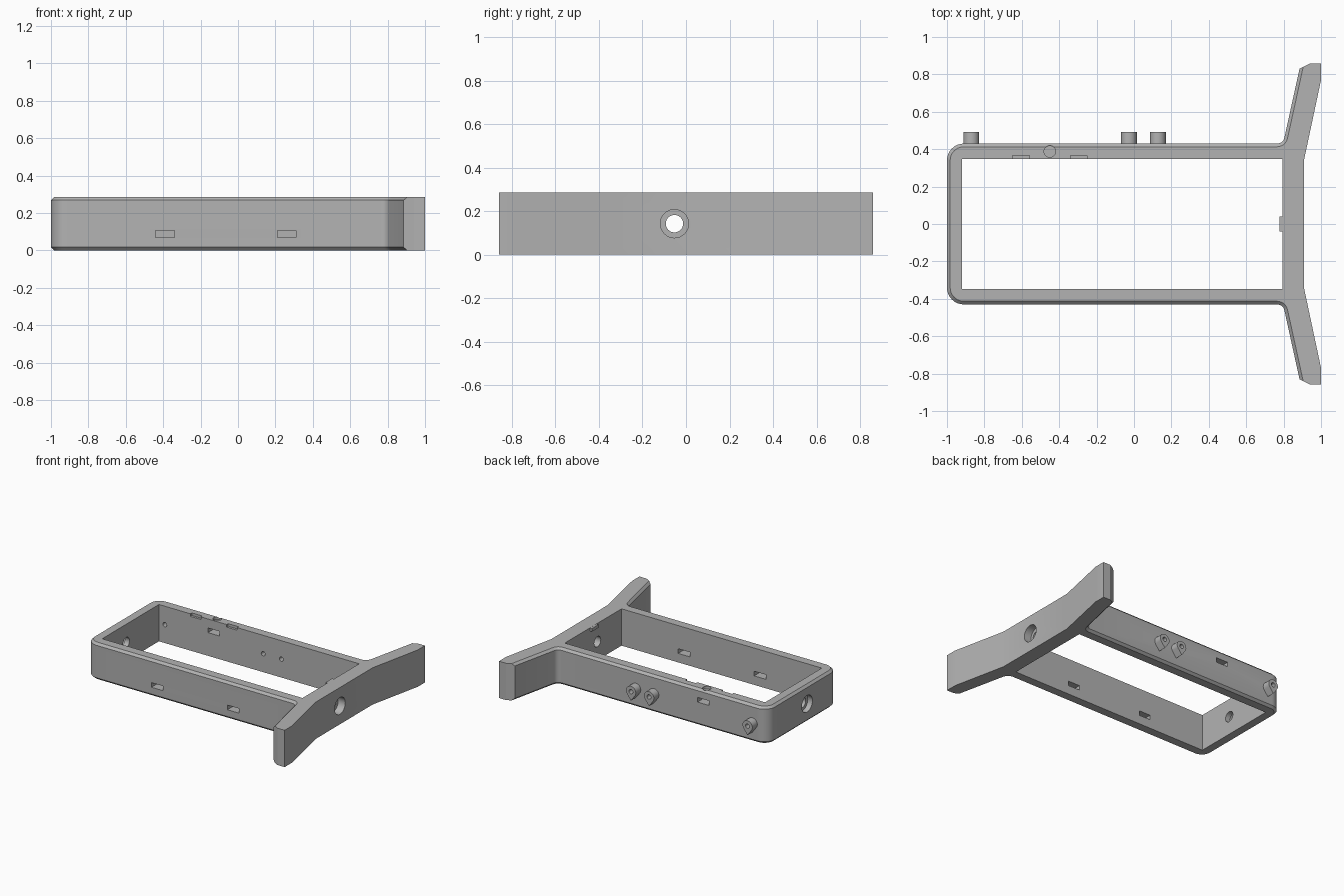
import bpy, bmesh, math
from mathutils import Matrix, Vector

old = bpy.data.objects.get("Cube")
if old:
    bpy.data.objects.remove(old, do_unlink=True)

H = 0.285      # frame height
MID = H / 2
INNER = 0.347  # half depth of the opening
OUTER = 0.43   # half depth of the body

grey = bpy.data.materials.new("plain grey")
grey.use_nodes = True
grey.diffuse_color = (0.45, 0.45, 0.45, 1)
grey.node_tree.nodes["Principled BSDF"].inputs["Base Color"].default_value = (0.45, 0.45, 0.45, 1)


def finish(name, bm, cutter=False):
    bmesh.ops.recalc_face_normals(bm, faces=bm.faces[:])
    mesh = bpy.data.meshes.new(name)
    bm.to_mesh(mesh)
    bm.free()
    mesh.materials.append(grey)
    obj = bpy.data.objects.new(name, mesh)
    bpy.context.collection.objects.link(obj)
    obj.hide_render = cutter
    return obj


def prism(points, vector):
    """Closed profile of 3D points, extruded along a vector."""
    bm = bmesh.new()
    face = bm.faces.new([bm.verts.new(p) for p in points])
    top = bmesh.ops.extrude_face_region(bm, geom=[face])
    verts = [v for v in top["geom"] if isinstance(v, bmesh.types.BMVert)]
    bmesh.ops.translate(bm, verts=verts, vec=vector)
    return bm


def arc(cx, cy, r, start, end, steps=8):
    angles = [math.radians(start + (end - start) * i / steps) for i in range(steps + 1)]
    return [(cx + r * math.cos(a), cy + r * math.sin(a)) for a in angles]


def box(name, x, y, z, cutter=False):
    bm = bmesh.new()
    bmesh.ops.create_cube(bm, size=1)
    for v in bm.verts:
        for i, (lo, hi) in enumerate((x, y, z)):
            v.co[i] = hi if v.co[i] > 0 else lo
    return finish(name, bm, cutter)


def rod(name, start, end, r):
    """Cylinder cutter between two points."""
    a, b = Vector(start), Vector(end)
    turn = (b - a).to_track_quat("Z", "Y").to_matrix().to_4x4()
    bm = bmesh.new()
    bmesh.ops.create_cone(bm, cap_ends=True, segments=32, radius1=r, radius2=r,
                          depth=(b - a).length, matrix=Matrix.Translation((a + b) / 2) @ turn)
    return finish(name, bm, True)


def cut(obj, cutters):
    bpy.context.view_layer.objects.active = obj
    for c in cutters:
        mod = obj.modifiers.new("cut", "BOOLEAN")
        mod.operation = "DIFFERENCE"
        mod.solver = "EXACT"
        mod.object = c
        bpy.ops.object.modifier_apply(modifier=mod.name)


def smooth(obj):
    bpy.ops.object.select_all(action="DESELECT")
    obj.select_set(True)
    bpy.context.view_layer.objects.active = obj
    bpy.ops.object.shade_smooth_by_angle(angle=math.radians(25))


# Frame outline: rear half, then mirrored to the front
half = arc(-0.91, OUTER - 0.09, 0.09, 180, 90)
half += arc(0.765, OUTER + 0.04, 0.04, -90, -13, 6)
half += [(0.885, 0.83), (0.94, 0.858), (1, 0.858), (1, 0.77), (0.91, INNER)]
outline = half + [(x, -y) for x, y in reversed(half)]
bm = prism([(x, y, 0) for x, y in outline], (0, 0, H))


def on_body(v):
    return v.co.x < 0.89 and abs(v.co.y) < 0.84


# Chamfer the outer rims, leaving the wing ends and the right face square
rims = [e for e in bm.edges
        if all(on_body(v) for v in e.verts) and abs(e.verts[0].co.z - e.verts[1].co.z) < 0.01]
bmesh.ops.bevel(bm, geom=rims, offset=0.017, segments=1, affect="EDGES")
frame = finish("frame", bm)

cutters = [box("opening_cutter", (-0.92, 0.795), (-INNER, INNER), (-0.1, 0.4), True)]

# Cable slots in the front and rear walls
for x, z, y in ((-0.39, 0.0875, -0.4), (0.26, 0.0875, -0.4), (-0.45, 0.1975, 0.4)):
    cutters.append(box("slot_cutter", (x - 0.05, x + 0.05), (y - 0.08, y + 0.08),
                       (z - 0.018, z + 0.018), True))

# Shallow notches and round recess on the rear wall's top
for x in (-0.605, -0.295):
    cutters.append(box("notch_cutter", (x - 0.045, x + 0.045), (0.3, 0.365), (H - 0.02, 0.35), True))
cutters.append(rod("recess_cutter", (-0.45, 0.388, H - 0.02), (-0.45, 0.388, 0.35), 0.031))

# Counterbored axial holes through both end walls
HOLE_Y = -0.053
cutters.append(rod("axle_cutter", (-1.1, HOLE_Y, MID), (1.1, HOLE_Y, MID), 0.04))
cutters.append(rod("left_bore_cutter", (-1.1, HOLE_Y, MID), (-0.96, HOLE_Y, MID), 0.065))
cutters.append(rod("right_bore_cutter", (0.85, HOLE_Y, MID), (1.1, HOLE_Y, MID), 0.065))

# Teardrop bosses on the rear wall with screw holes
for i, x in enumerate((-0.87, -0.027, 0.128)):
    hole = rod("screw_cutter", (x, 0.3, MID), (x, 0.6, MID), 0.017)
    cutters.append(hole)
    shape = arc(x, MID, 0.042, -35, 215, 20) + [(x, MID - 0.07)]
    boss = finish(f"boss_{i + 1}", prism([(px, OUTER - 0.001, pz) for px, pz in shape], (0, 0.062, 0)))
    cut(boss, [hole])
    smooth(boss)

cut(frame, cutters)
smooth(frame)

# Small catch on the inside of the right wall
box("catch", (0.778, 0.797), (-0.04, 0.04), (H - 0.025, H - 0.001))

for c in cutters:
    bpy.data.objects.remove(c, do_unlink=True)
